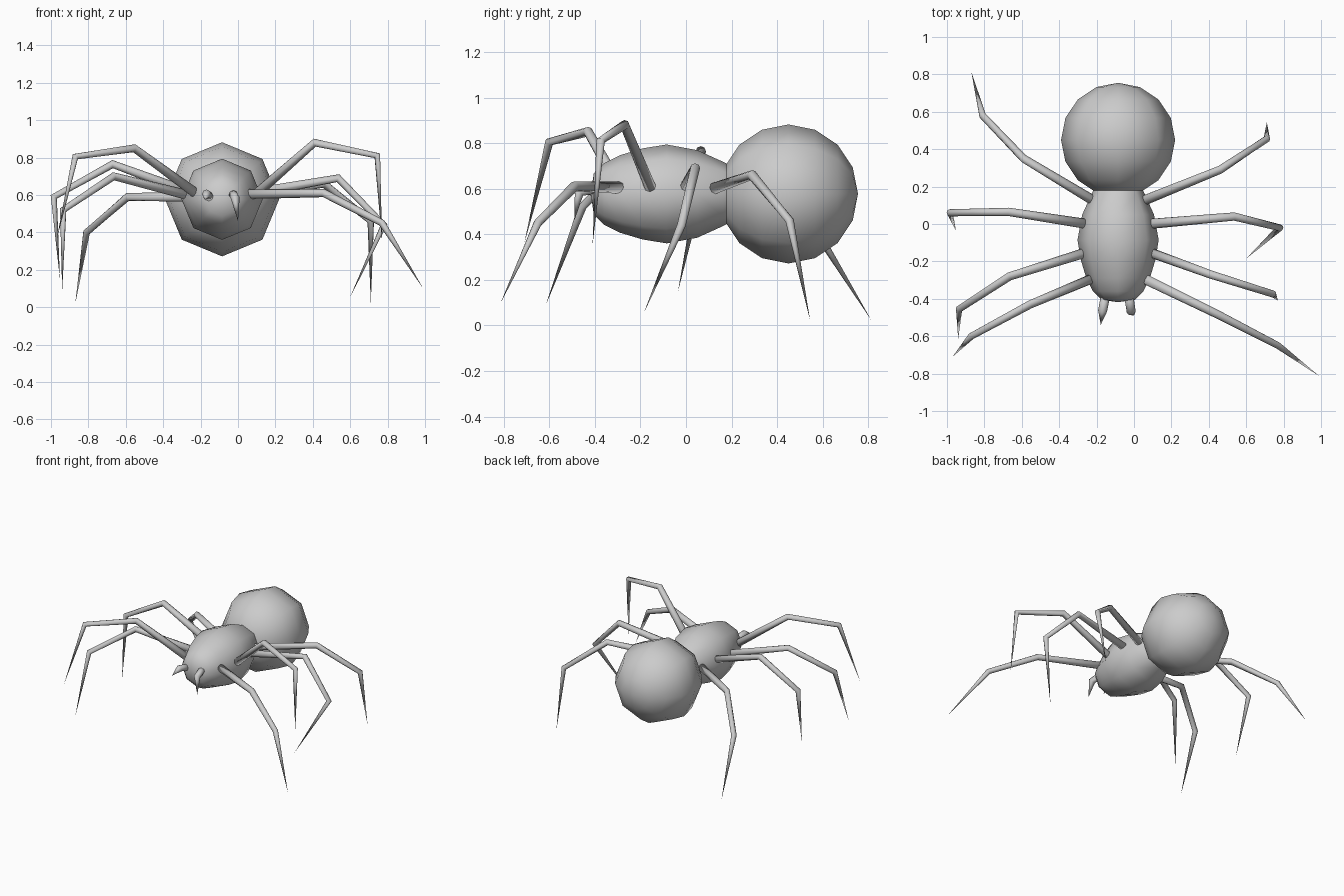
import bpy, bmesh, math
from mathutils import Vector

if "Cube" in bpy.data.objects:
    bpy.data.objects.remove(bpy.data.objects["Cube"])

CX, CZ = -0.085, 0.577      # body axis runs along y here


def finish(bm, name):
    bmesh.ops.recalc_face_normals(bm, faces=bm.faces)
    me = bpy.data.meshes.new(name)
    bm.to_mesh(me)
    bm.free()
    for p in me.polygons:
        p.use_smooth = True
    ob = bpy.data.objects.new(name, me)
    bpy.context.collection.objects.link(ob)
    return ob


def loft(name, points, radii, sides=8):
    """Tapered tube through points; zero radius closes to a point."""
    bm = bmesh.new()
    pts = [Vector(p) for p in points]
    rings = []
    for i, p in enumerate(pts):
        a = (p - pts[i - 1]).normalized() if i > 0 else Vector()
        b = (pts[i + 1] - p).normalized() if i < len(pts) - 1 else Vector()
        t = (a + b).normalized()
        if radii[i] == 0:
            rings.append([bm.verts.new(p)])
            continue
        ref = Vector((0, 1, 0)) if abs(t.y) < 0.6 else Vector((1, 0, 0))
        u = (ref - t * ref.dot(t)).normalized()
        v = t.cross(u)
        rings.append([bm.verts.new(p + radii[i] * (
            u * math.cos(math.tau * k / sides) + v * math.sin(math.tau * k / sides)))
            for k in range(sides)])
    for r, s in zip(rings, rings[1:]):
        # match ring start so that the tube does not twist
        if len(r) == len(s) == sides:
            mid_r = sum((q.co for q in r), Vector()) / sides
            mid_s = sum((q.co for q in s), Vector()) / sides
            off = max(range(sides), key=lambda o: sum(
                (r[k].co - mid_r).dot(s[(k + o) % sides].co - mid_s) for k in range(sides)))
            s[:] = s[off:] + s[:off]
        for k in range(sides):
            j = (k + 1) % sides
            if len(r) == 1:
                bm.faces.new((r[0], s[k], s[j]))
            elif len(s) == 1:
                bm.faces.new((r[k], r[j], s[0]))
            else:
                bm.faces.new((r[k], r[j], s[j], s[k]))
    for r in (rings[0], rings[-1]):
        if len(r) > 1:
            bm.faces.new(r)
    return finish(bm, name)


def body(name, profile):
    return loft(name, [(CX, y, CZ) for y, r in profile], [r for y, r in profile])


# Abdomen: eight-sided ball
R = 0.305
body("abdomen", [(0.45 - R * math.cos(math.pi * i / 8),
                  R * math.sin(math.pi * i / 8) if 0 < i < 8 else 0) for i in range(9)])

# Head and thorax in one egg shape
body("head_thorax", [(-0.418, 0), (-0.405, 0.09), (-0.36, 0.135), (-0.29, 0.17),
                     (-0.19, 0.20), (-0.085, 0.217), (0.05, 0.192),
                     (0.165, 0.14), (0.24, 0.10)])

# Legs: root, upper joint, knee, tip
legs = {
    "front_leg_right": [(.05, -.29, .605), (.46, -.49, .61), (.77, -.65, .45), (.99, -.813, .10)],
    "second_leg_right": [(.08, -.15, .59), (.41, -.27, .88), (.745, -.375, .81), (.77, -.41, .355)],
    "third_leg_right": [(.08, 0, .61), (.535, .04, .69), (.78, -.02, .44), (.60, -.185, .055)],
    "rear_leg_right": [(.04, .12, .60), (.46, .29, .66), (.71, .455, .46), (.71, .545, .02)],
    "front_leg_left": [(-.22, -.29, .605), (-.555, -.43, .85), (-.87, -.60, .805), (-.97, -.71, .36)],
    "second_leg_left": [(-.25, -.15, .595), (-.665, -.28, .70), (-.935, -.455, .52), (-.94, -.615, .09)],
    "third_leg_left": [(-.25, 0, .61), (-.67, .065, .765), (-.985, .06, .59), (-.952, -.035, .15)],
    "rear_leg_left": [(-.20, .115, .59), (-.59, .35, .59), (-.81, .58, .40), (-.87, .815, .02)],
}
for name, path in legs.items():
    loft(name, path, [0.027, 0.022, 0.019, 0])

# Fangs
loft("fang_right", [(-.03, -.37, .61), (-.015, -.47, .585), (.0, -.49, .46)], [.025, .024, 0])
loft("fang_left", [(-.15, -.37, .585), (-.168, -.465, .605), (-.178, -.54, .575)], [.025, .024, 0])
